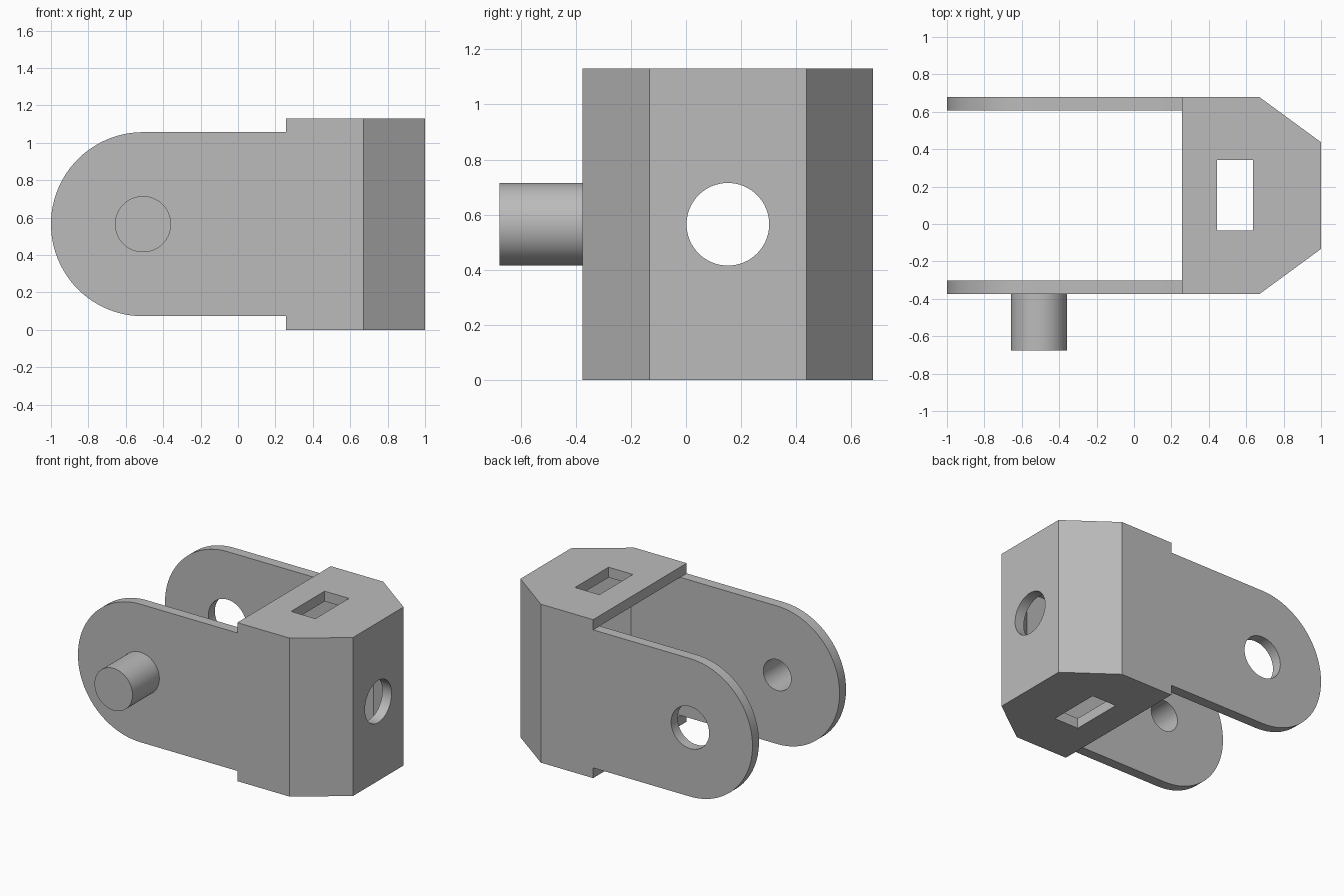
import bpy, bmesh
from math import pi, sin, cos, radians
from mathutils import Vector

cube = bpy.data.objects.get("Cube")
if cube:
    bpy.data.objects.remove(cube, do_unlink=True)

# Main dimensions
WALL = 0.073
HEIGHT = 1.13
MID_Z = HEIGHT / 2
MID_Y = 0.152
HALF_W = 0.527
ARM_R = MID_Z - WALL
PIVOT_X = ARM_R - 1.0
PIN_R = 0.15
BORE_R = 0.11
FRONT_Y = MID_Y - HALF_W
BACK_Y = MID_Y + HALF_W

grey = bpy.data.materials.new("plain grey")
grey.use_nodes = True
colour = (0.5, 0.5, 0.5, 1)
grey.diffuse_color = colour
grey.node_tree.nodes["Principled BSDF"].inputs["Base Color"].default_value = colour


def prism(name, points, axis, lo, hi):
    """Extrude a 2D outline along one axis between lo and hi."""
    def place(p, d):
        return {"x": (d, *p), "y": (p[0], d, p[1]), "z": (*p, d)}[axis]
    bm = bmesh.new()
    base = bm.faces.new([bm.verts.new(place(p, lo)) for p in points])
    top = bmesh.ops.extrude_face_region(bm, geom=[base])["geom"]
    shift = Vector(place((0, 0), hi - lo))
    bmesh.ops.translate(bm, vec=shift, verts=[g for g in top if isinstance(g, bmesh.types.BMVert)])
    bmesh.ops.recalc_face_normals(bm, faces=bm.faces[:])
    mesh = bpy.data.meshes.new(name)
    bm.to_mesh(mesh)
    bm.free()
    mesh.materials.append(grey)
    obj = bpy.data.objects.new(name, mesh)
    bpy.context.collection.objects.link(obj)
    return obj


def arc(u, v, r, start=0.0, sweep=2 * pi, n=64):
    return [(u + r * cos(start + sweep * i / n), v + r * sin(start + sweep * i / n)) for i in range(n)]


def combine(target, other, operation, keep=False):
    """Apply a boolean and remove the helper."""
    mod = target.modifiers.new("shape", "BOOLEAN")
    mod.operation, mod.solver, mod.object = operation, "EXACT", other
    bpy.context.view_layer.objects.active = target
    bpy.ops.object.modifier_apply(modifier=mod.name)
    if not keep:
        bpy.data.objects.remove(other, do_unlink=True)


def tapered(back_x, shoulder_x, nose_x, half, nose_half):
    """Plan outline with a chamfered nose."""
    side = [(back_x, half), (shoulder_x, half), (nose_x, nose_half)]
    return [(x, MID_Y - y) for x, y in side] + [(x, MID_Y + y) for x, y in reversed(side)]


# Chamfered housing joined to the rounded arms
bracket = prism("bracket", tapered(0.257, 0.67, 1.0, HALF_W, 0.285), "z", 0, HEIGHT)
arm_outline = [(0.5, MID_Z - ARM_R), (0.5, MID_Z + ARM_R)]
arm_outline += arc(PIVOT_X, MID_Z, ARM_R, pi / 2, pi, 48) + [(PIVOT_X, MID_Z - ARM_R)]
combine(bracket, prism("arms", arm_outline, "y", FRONT_Y, BACK_Y), "UNION")

# Hollow between the arms and inside the housing
cavity = tapered(-1.2, 0.646, 1.0 - WALL, HALF_W - WALL, 0.248)
combine(bracket, prism("cavity", cavity, "z", WALL, HEIGHT - WALL), "DIFFERENCE")

# Rectangular slot through the top and bottom plates
slot = [(0.443, -0.035), (0.635, -0.035), (0.635, 0.343), (0.443, 0.343)]
combine(bracket, prism("slot", slot, "z", -0.1, HEIGHT + 0.1), "DIFFERENCE")

# Round holes in the nose and the back arm
combine(bracket, prism("nose_hole", arc(MID_Y, MID_Z, PIN_R), "x", 0.8, 1.1), "DIFFERENCE")
pivot_circle = arc(PIVOT_X, MID_Z, PIN_R)
combine(bracket, prism("arm_hole", pivot_circle, "y", BACK_Y - 0.2, BACK_Y + 0.1), "DIFFERENCE")

# Hollow pin on the front arm, closed at its outer end
pin = prism("pin", pivot_circle, "y", -0.677, FRONT_Y)
bore = prism("bore", arc(PIVOT_X, MID_Z, BORE_R), "y", -0.637, FRONT_Y + 0.2)
combine(pin, bore, "DIFFERENCE", keep=True)
combine(bracket, bore, "DIFFERENCE")

# Smooth the round surfaces and keep the edges sharp
for obj in (bracket, pin):
    bpy.ops.object.select_all(action="DESELECT")
    obj.select_set(True)
    bpy.context.view_layer.objects.active = obj
    bpy.ops.object.shade_smooth_by_angle(angle=radians(25))
